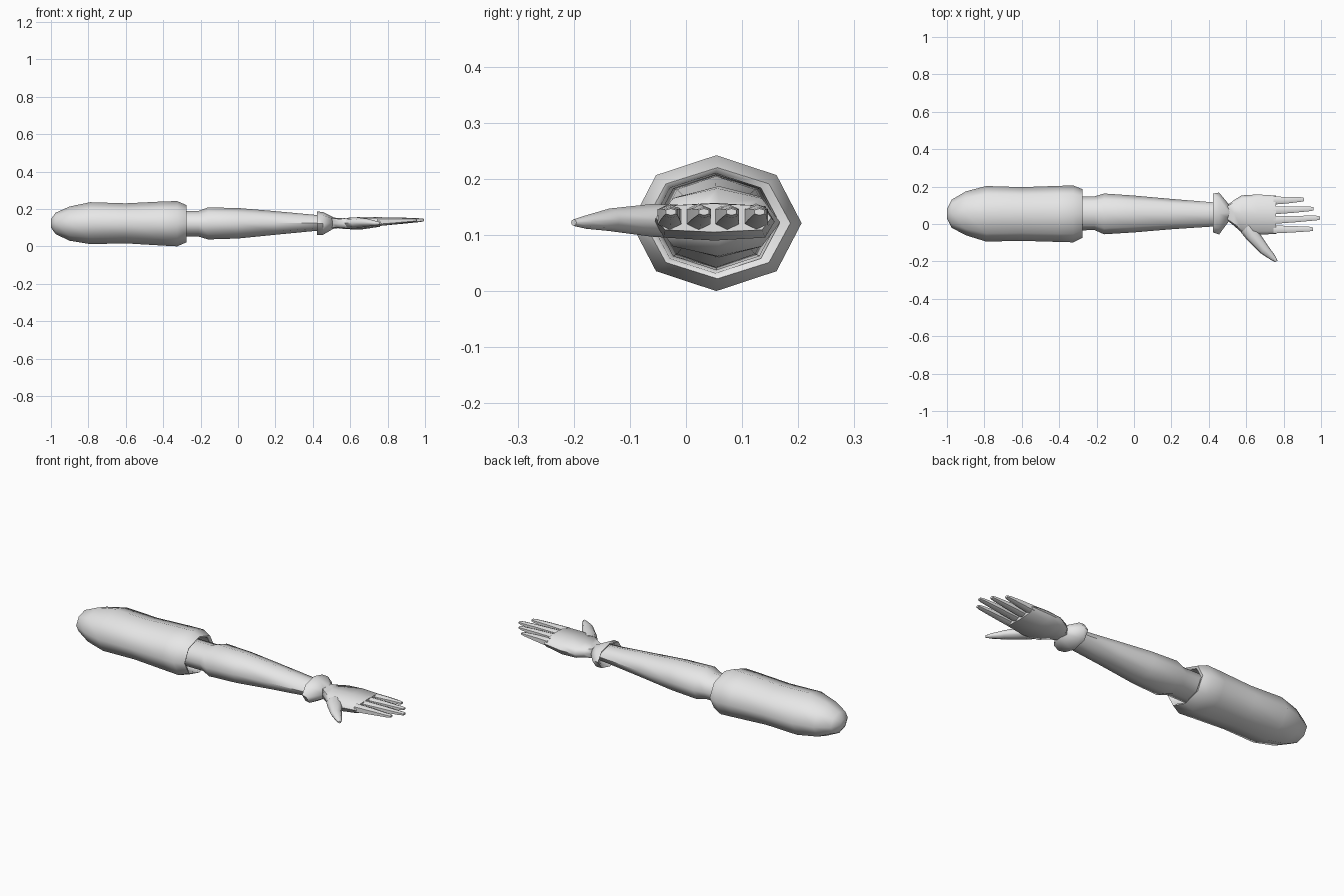
import bpy, bmesh, math
from mathutils import Vector

skin = bpy.data.materials.new("light grey")
skin.diffuse_color = (0.8, 0.8, 0.8, 1)


def loft(name, rings, sides=8, square=1.0, caps=(True, True), turn=0.0, yaw=0.0):
    """Skin rings of (x, y, z, half_width, half_height); yaw turns the ring planes about z."""
    bm = bmesh.new()
    across = Vector((-math.sin(yaw), math.cos(yaw), 0))
    loops = []
    for x, y, z, w, h in rings:
        loop = []
        for i in range(sides):
            a = turn + 2 * math.pi * i / sides
            c, s = math.cos(a), math.sin(a)
            c = math.copysign(abs(c) ** square, c)
            s = math.copysign(abs(s) ** square, s)
            loop.append(bm.verts.new(Vector((x, y, z)) + across * c * w + Vector((0, 0, s * h))))
        loops.append(loop)
    for a, b in zip(loops, loops[1:]):
        for i in range(sides):
            j = (i + 1) % sides
            bm.faces.new((a[i], a[j], b[j], b[i]))
    if caps[0]:
        bm.faces.new(loops[0][::-1])
    if caps[1]:
        bm.faces.new(loops[-1])
    bmesh.ops.recalc_face_normals(bm, faces=bm.faces[:])
    mesh = bpy.data.meshes.new(name)
    bm.to_mesh(mesh)
    bm.free()
    mesh.materials.append(skin)
    obj = bpy.data.objects.new(name, mesh)
    bpy.context.collection.objects.link(obj)
    bpy.ops.object.select_all(action='DESELECT')
    obj.select_set(True)
    bpy.context.view_layer.objects.active = obj
    bpy.ops.object.shade_smooth_by_angle(angle=math.radians(60))
    return obj


def spans(rows):
    """Turn (x, y_low, y_high, z_low, z_high) into ring tuples."""
    return [(x, (a + b) / 2, (c + d) / 2, (b - a) / 2, (d - c) / 2) for x, a, b, c, d in rows]


# Puffed upper sleeve with a rounded shoulder and a rim folded inwards
loft("upper_sleeve", spans([
    (-1.0, 0.03, 0.08, 0.10, 0.145),
    (-0.975, -0.02, 0.13, 0.065, 0.18),
    (-0.90, -0.06, 0.174, 0.03, 0.213),
    (-0.79, -0.094, 0.203, 0.012, 0.236),
    (-0.60, -0.09, 0.197, 0.016, 0.23),
    (-0.40, -0.096, 0.204, 0.004, 0.24),
    (-0.325, -0.098, 0.206, 0.0, 0.242),
    (-0.275, -0.074, 0.186, 0.022, 0.22),
    (-0.28, -0.062, 0.167, 0.032, 0.21),
    (-0.36, -0.055, 0.16, 0.038, 0.204),
    (-0.42, -0.02, 0.13, 0.06, 0.185)]))

# Forearm swelling below the elbow and narrowing to the wrist
loft("forearm", spans([
    (-0.42, -0.035, 0.148, 0.052, 0.19),
    (-0.21, -0.033, 0.148, 0.052, 0.19),
    (-0.16, -0.055, 0.163, 0.037, 0.208),
    (0.0, -0.045, 0.152, 0.042, 0.205),
    (0.20, -0.028, 0.134, 0.062, 0.188),
    (0.46, -0.011, 0.113, 0.087, 0.164)]))

# Flared cuff, hollow towards the forearm
loft("cuff", spans([
    (0.47, 0.0, 0.10, 0.09, 0.16),
    (0.43, -0.03, 0.147, 0.073, 0.175),
    (0.423, -0.045, 0.163, 0.06, 0.187),
    (0.455, -0.056, 0.168, 0.062, 0.183),
    (0.51, 0.018, 0.102, 0.094, 0.156)]))

# Flat palm
loft("palm", spans([
    (0.50, 0.018, 0.102, 0.094, 0.156),
    (0.535, -0.01, 0.128, 0.097, 0.151),
    (0.575, -0.045, 0.153, 0.092, 0.152),
    (0.66, -0.056, 0.158, 0.09, 0.157),
    (0.76, -0.054, 0.152, 0.105, 0.156)]), square=0.5)

# Four tapering fingers: root y, tip y, tip x
fingers = {
    "index_finger": (-0.029, -0.027, 0.957),
    "middle_finger": (0.022, 0.032, 0.995),
    "ring_finger": (0.073, 0.081, 0.96),
    "little_finger": (0.125, 0.131, 0.91),
}
for name, (y0, y1, tip) in fingers.items():
    mid = 0.5 * (0.75 + tip)
    loft(name, [
        (0.745, y0, 0.132, 0.024, 0.024),
        (mid, (y0 + y1) / 2, 0.137, 0.019, 0.017),
        (tip - 0.02, y1, 0.140, 0.014, 0.010),
        (tip, y1, 0.141, 0.010, 0.006)], sides=6, square=0.8, turn=math.pi / 6)

# Thumb spread forwards from the palm edge
loft("thumb", [
    (0.605, -0.015, 0.124, 0.045, 0.030),
    (0.635, -0.062, 0.126, 0.038, 0.029),
    (0.697, -0.137, 0.127, 0.028, 0.020),
    (0.740, -0.178, 0.123, 0.017, 0.012),
    (0.762, -0.200, 0.122, 0.007, 0.006)], yaw=math.radians(-48))
